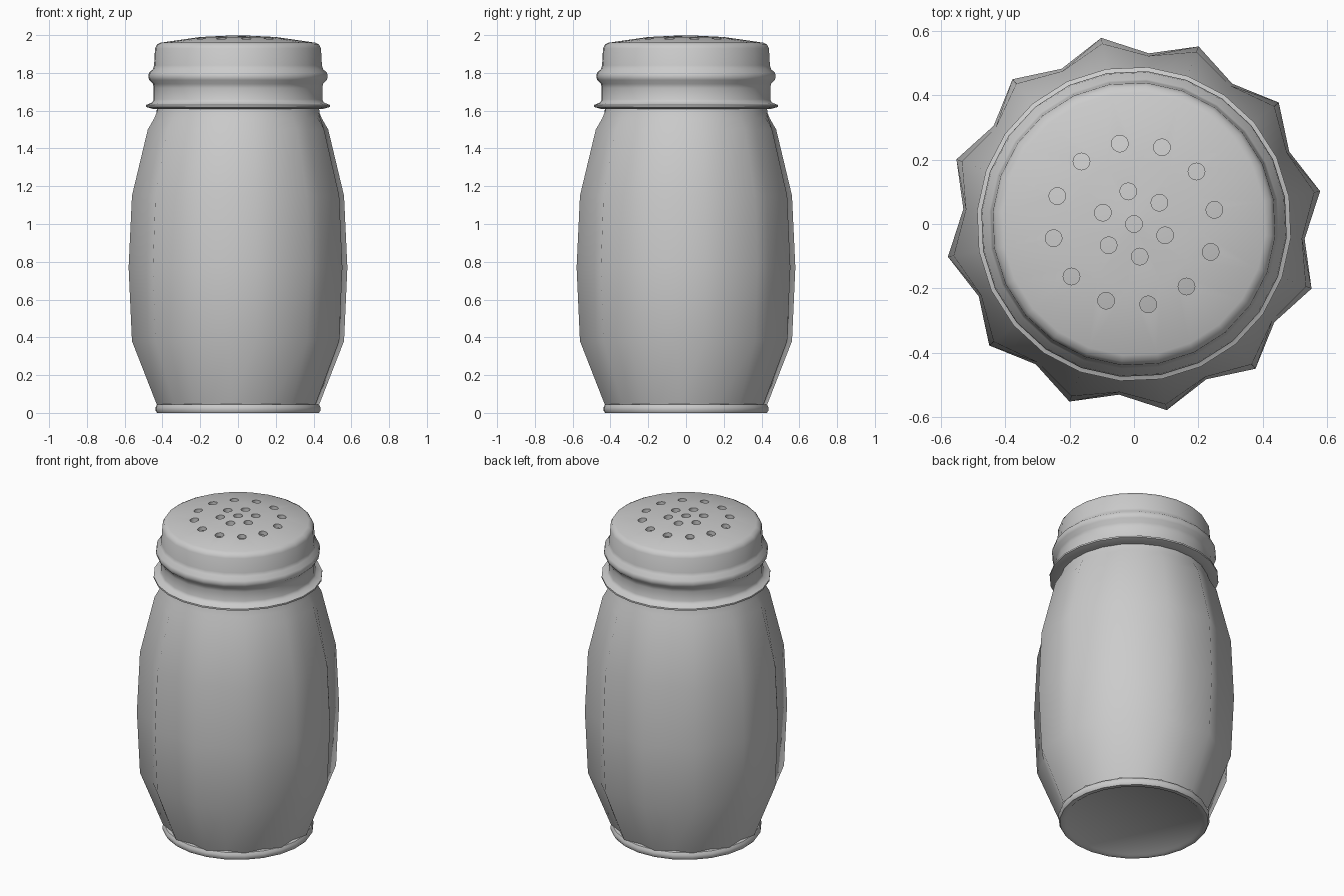
import bpy, bmesh, math

if "Cube" in bpy.data.objects:
    bpy.data.objects.remove(bpy.data.objects["Cube"])

N = 24
PHASE = math.radians(10)


def new_object(name, bm):
    bmesh.ops.remove_doubles(bm, verts=bm.verts, dist=1e-5)
    bmesh.ops.recalc_face_normals(bm, faces=bm.faces)
    me = bpy.data.meshes.new(name)
    bm.to_mesh(me)
    bm.free()
    ob = bpy.data.objects.new(name, me)
    bpy.context.collection.objects.link(ob)
    return ob


def lathe(name, profile, n=N):
    """Rows are (tip radius, valley radius, z) or (radius, z)."""
    bm = bmesh.new()
    rings = []
    for row in profile:
        radii, z = row[:-1], row[-1]
        if radii[0] == 0:
            rings.append([bm.verts.new((0, 0, z))] * n)
            continue
        ring = []
        for i in range(n):
            r = radii[i % len(radii)]
            a = PHASE + 2 * math.pi * i / n
            ring.append(bm.verts.new((r * math.cos(a), r * math.sin(a), z)))
        rings.append(ring)
    for a, b in zip(rings, rings[1:]):
        for i in range(n):
            j = (i + 1) % n
            quad = list(dict.fromkeys((a[i], a[j], b[j], b[i])))
            bm.faces.new(quad)
    return new_object(name, bm)


def smooth(ob, angle):
    bpy.ops.object.select_all(action='DESELECT')
    ob.select_set(True)
    bpy.context.view_layer.objects.active = ob
    bpy.ops.object.shade_smooth_by_angle(angle=math.radians(angle))


# Round foot with a shallow recess underneath
foot = lathe("foot", [(0, 0.008), (0.395, 0.008), (0.405, 0), (0.43, 0),
                      (0.438, 0.012), (0.438, 0.03), (0.43, 0.045), (0.38, 0.05)])
smooth(foot, 40)

# Twelve-ribbed jar, open at the neck inside the cap
jar = lathe("jar", [(0.437, 0.407, 0.045), (0.57, 0.527, 0.38), (0.588, 0.533, 0.77),
                    (0.57, 0.525, 1.15), (0.485, 0.455, 1.5), (0.45, 0.437, 1.56),
                    (0.433, 0.433, 1.6), (0.425, 0.425, 1.63), (0.40, 0.40, 1.85)])
smooth(jar, 180)

# Screw cap: outer profile from crown to flange, then back up inside
cap = lathe("cap", [(0, 2.0), (0.2, 1.99), (0.41, 1.96), (0.43, 1.95), (0.441, 1.93),
                    (0.446, 1.84), (0.452, 1.82), (0.473, 1.80), (0.477, 1.78),
                    (0.472, 1.762), (0.452, 1.742), (0.448, 1.72), (0.448, 1.66),
                    (0.456, 1.643), (0.49, 1.63), (0.49, 1.62), (0.455, 1.61),
                    (0.43, 1.61), (0.42, 1.92), (0.40, 1.935), (0.2, 1.965), (0, 1.975)])

# Shaker holes: centre, ring of six, ring of twelve
bm = bmesh.new()
for radius, count, start in ((0, 1, 0), (0.103, 6, 40), (0.254, 12, 10)):
    for k in range(count):
        a = math.radians(start + 360 * k / count)
        geo = bmesh.ops.create_cone(bm, cap_ends=True, segments=16,
                                    radius1=0.026, radius2=0.026, depth=0.2)
        bmesh.ops.translate(bm, verts=geo["verts"],
                            vec=(radius * math.cos(a), radius * math.sin(a), 1.98))
cutter = new_object("hole_cutter", bm)
cutter.hide_render = True
mod = cap.modifiers.new("holes", 'BOOLEAN')
mod.operation = 'DIFFERENCE'
mod.solver = 'EXACT'
mod.object = cutter
bpy.context.view_layer.objects.active = cap
bpy.ops.object.modifier_apply(modifier=mod.name)
bpy.data.objects.remove(cutter)
smooth(cap, 50)
